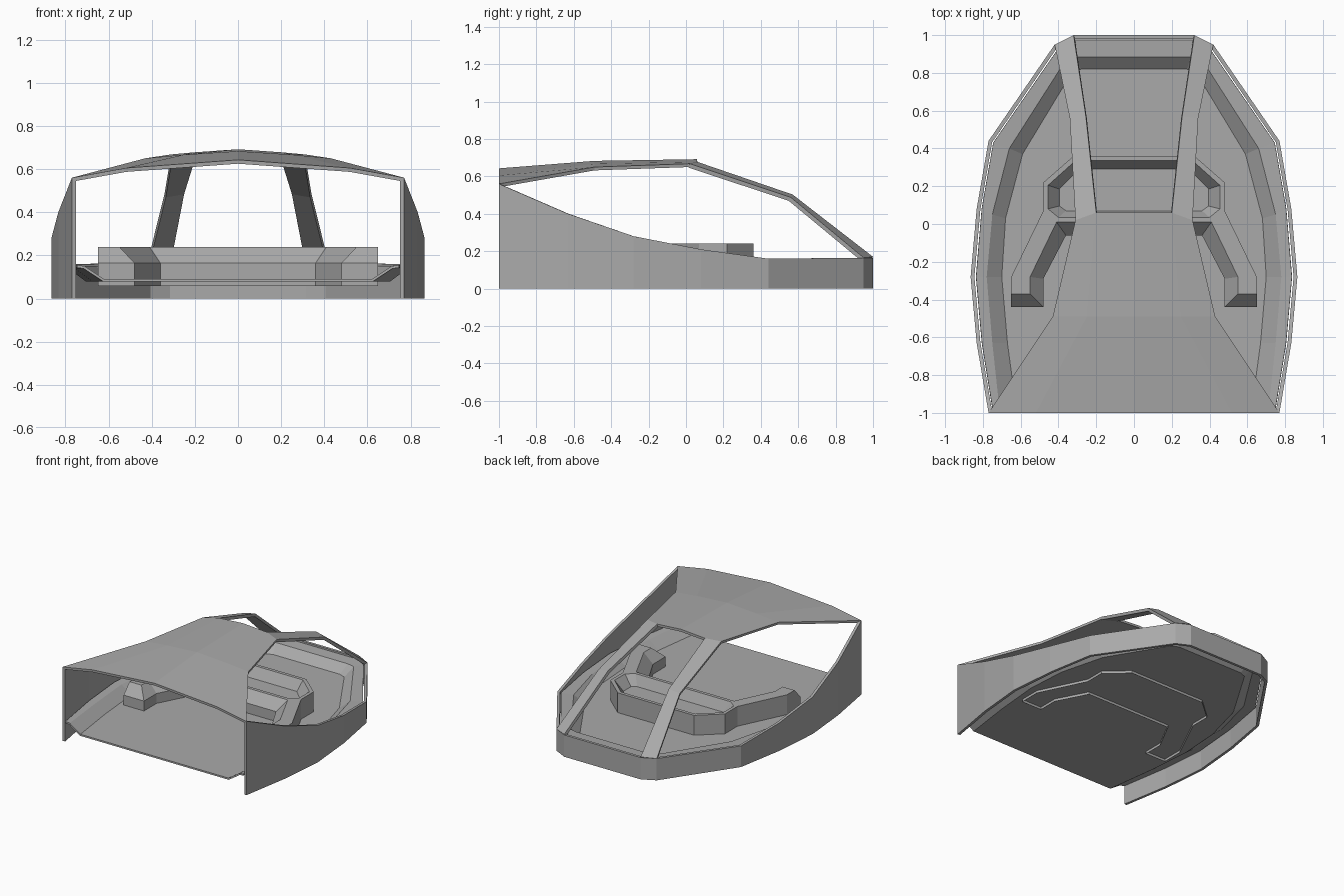
import bpy, bmesh

if "Cube" in bpy.data.objects:
    bpy.data.objects.remove(bpy.data.objects["Cube"])

grey = bpy.data.materials.new("mid_grey")
grey.diffuse_color = (.40, .40, .40, 1)
grey.use_nodes = True
grey.node_tree.nodes["Principled BSDF"].inputs["Base Color"].default_value = grey.diffuse_color


def make(name, verts, faces, thickness=0, mirror=False, recalc=False):
    me = bpy.data.meshes.new(name)
    me.from_pydata(verts, [], faces)
    me.materials.append(grey)
    if recalc:
        bm = bmesh.new()
        bm.from_mesh(me)
        bmesh.ops.recalc_face_normals(bm, faces=bm.faces)
        bm.to_mesh(me)
        bm.free()
    ob = bpy.data.objects.new(name, me)
    bpy.context.collection.objects.link(ob)
    if mirror:
        ob.modifiers.new("mirror", 'MIRROR')
    if thickness:
        s = ob.modifiers.new("thickness", 'SOLIDIFY')
        s.thickness = thickness
        s.offset = -1
        s.use_even_offset = True
    return ob


def both(half):
    """Right-hand points followed by their mirror images in reverse."""
    return half + [(-p[0],) + tuple(p[1:]) for p in reversed(half)]


def strips(rows, closed=False):
    """Quads between successive rows of equal length."""
    n = len(rows[0])
    verts = [p for r in rows for p in r]
    faces = []
    for r in range(len(rows) - 1):
        for i in range(n if closed else n - 1):
            j = (i + 1) % n
            faces.append((r * n + i, r * n + j, (r + 1) * n + j, (r + 1) * n + i))
    return verts, faces


# Outer wall: vertical ribbon whose top sweeps down to the rear
wall = both([(.77, -1, .56), (.833, -.63, .40), (.865, -.28, .28), (.833, .08, .21),
             (.77, .44, .16), (.42, .95, .165), (.32, 1, .165)])
make("outer_wall", *strips([[(x, y, 0) for x, y, z in wall], wall]), thickness=.02)

# Basin floor: flat rim, sloping border and flat centre
rim = both([(.745, -1), (.805, -.63), (.836, -.28), (.806, .08), (.745, .43), (.403, .926), (.312, .975)])
upper = both([(.71, -1), (.75, -.63), (.78, -.28), (.75, .05), (.66, .40), (.36, .87), (.30, .885)])
lower = both([(.62, -1), (.67, -.63), (.70, -.28), (.68, .03), (.59, .37), (.33, .80), (.28, .82)])
verts, faces = strips([[(x, y, z) for x, y in ring]
                       for ring, z in ((rim, .155), (upper, .15), (lower, .09))])
n = len(rim)
faces.append(tuple(range(2 * n, 3 * n)))
make("basin_floor", verts, faces, thickness=.012)

# Roof: arched panel, wide at the front and narrow at the rear
rows = []
for e, m, c in (((.77, -1, .56), (.52, -1, .605), (0, -1, .643)),
                ((.43, -.49, .65), (.25, -.49, .667), (0, -.49, .683)),
                ((.31, .02, .668), (.20, .06, .678), (0, .06, .692))):
    rows.append([(-e[0],) + e[1:], (-m[0],) + m[1:], c, m, e])
make("roof", *strips(rows), thickness=.018)

# Rear struts from the roof down to the stern
make("rear_strut", *strips([[(.20, .06, .678), (.31, .02, .668)],
                            [(.255, .57, .503), (.34, .56, .488)],
                            [(.32, 1, .17), (.42, .95, .165)]]), thickness=.022, mirror=True)

# Bench: open-bottomed block with two forward arms, bevelled front and a hollow
base = both([(.36, -.06), (.48, -.29), (.48, -.44), (.65, -.44),
             (.65, -.28), (.48, .07), (.48, .22), (.32, .36)])
top = both([(.41, .01), (.55, -.28), (.55, -.37), (.65, -.37),
            (.65, -.28), (.48, .07), (.48, .22), (.32, .36)])
verts, faces = strips([[(x, y, z) for x, y in ring]
                       for ring, z in ((base, .058), (base, .165), (top, .24))], closed=True)
t = 32
faces += [tuple(range(t, t + 6)), tuple(range(t + 10, t + 16))]
hollow = [(both([(.40, .035), (.455, .08), (.455, .205), (.31, .335)]), .24),
          (both([(.36, .07), (.395, .095), (.395, .185), (.29, .29)]), .165)]
loop = [t, t + 5, t + 6, t + 7, t + 8, t + 9, t + 10, t + 15]
for ring, z in hollow:
    new = list(range(len(verts), len(verts) + 8))
    verts += [(x, y, z) for x, y in ring]
    faces += [(loop[i], loop[(i + 1) % 8], new[(i + 1) % 8], new[i]) for i in range(8)]
    loop = new
faces.append(tuple(loop))
make("bench", verts, faces, recalc=True)
